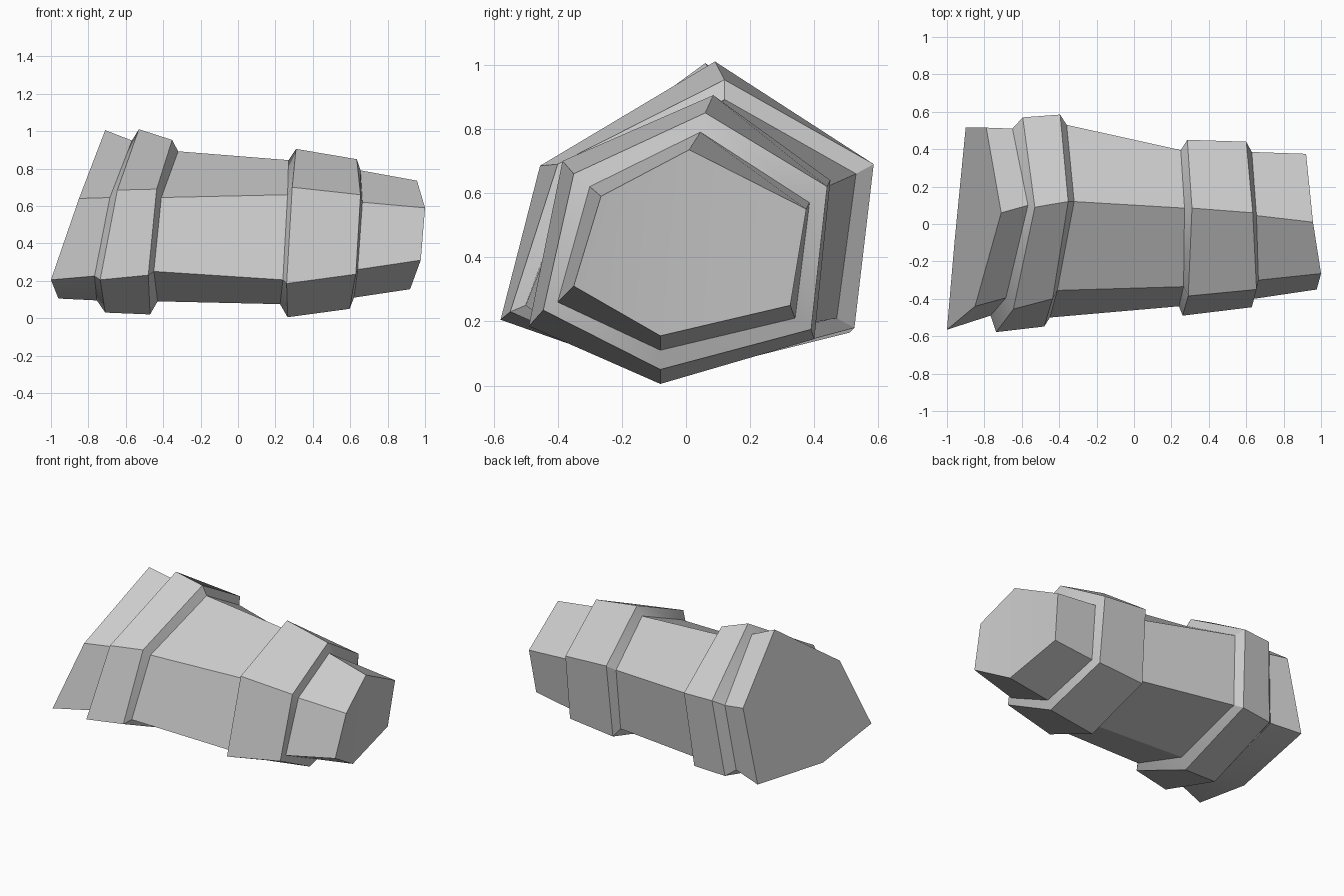
import bpy
import bmesh

grey = bpy.data.materials.new("warm_grey")
grey.diffuse_color = (0.6, 0.6, 0.6, 1)

# Every section is a six-sided ring: top, back upper, back lower, bottom, front lower, front upper
flared_end = [
    [(-.71, .06, 1.005), (-.79, .515, .665), (-.90, .515, .175), (-.96, -.10, .105), (-1, -.565, .205), (-.85, -.44, .64)],
    [(-.567, .10, .95), (-.65, .51, .645), (-.70, .46, .20), (-.755, -.08, .095), (-.767, -.49, .225), (-.685, -.395, .645)]]
large_band = [
    [(-.53, .09, 1.01), (-.595, .57, .685), (-.65, .51, .165), (-.71, -.08, .03), (-.737, -.578, .205), (-.645, -.455, .685)],
    [(-.352, .12, .953), (-.395, .585, .69), (-.43, .525, .18), (-.47, -.07, .02), (-.48, -.548, .23), (-.435, -.40, .69)]]
waist = [
    [(-.32, .12, .892), (-.36, .53, .66), (-.40, .47, .21), (-.43, -.06, .09), (-.45, -.50, .25), (-.41, -.355, .645)],
    [(.27, .085, .845), (.25, .395, .60), (.24, .36, .19), (.225, -.08, .075), (.24, -.44, .205), (.265, -.335, .66)]]
small_band = [
    [(.31, .085, .905), (.285, .45, .64), (.27, .40, .145), (.265, -.08, .005), (.26, -.49, .185), (.29, -.385, .70)],
    [(.635, .06, .85), (.60, .44, .62), (.60, .39, .175), (.597, -.08, .05), (.63, -.445, .235), (.655, -.35, .66)]]
tip = [
    [(.655, .045, .79), (.63, .385, .57), (.62, .34, .21), (.62, -.08, .11), (.64, -.40, .26), (.665, -.30, .62)],
    [(.957, .01, .735), (.92, .375, .55), (.90, .325, .25), (.92, -.08, .155), (.977, -.35, .31), (1, -.265, .59)]]

# Loft one continuous skin through all sections
bm = bmesh.new()
rings = [[bm.verts.new(p) for p in ring]
         for part in (flared_end, large_band, waist, small_band, tip) for ring in part]
for a, b in zip(rings, rings[1:]):
    for i in range(6):
        j = (i + 1) % 6
        bm.faces.new((a[i], a[j], b[j], b[i]))

# End caps; the tip cap folds from top to bottom
bm.faces.new(rings[0])
t = rings[-1]
bm.faces.new((t[0], t[1], t[2], t[3]))
bm.faces.new((t[0], t[3], t[4], t[5]))
bmesh.ops.recalc_face_normals(bm, faces=bm.faces)

mesh = bpy.data.meshes.new("banded_hex_barrel")
bm.to_mesh(mesh)
bm.free()
mesh.materials.append(grey)
barrel = bpy.data.objects.new("banded_hex_barrel", mesh)
bpy.context.collection.objects.link(barrel)

# Soft rims, crisp corners
bpy.context.view_layer.objects.active = barrel
barrel.select_set(True)
bpy.ops.object.shade_smooth_by_angle(angle=0.52)
